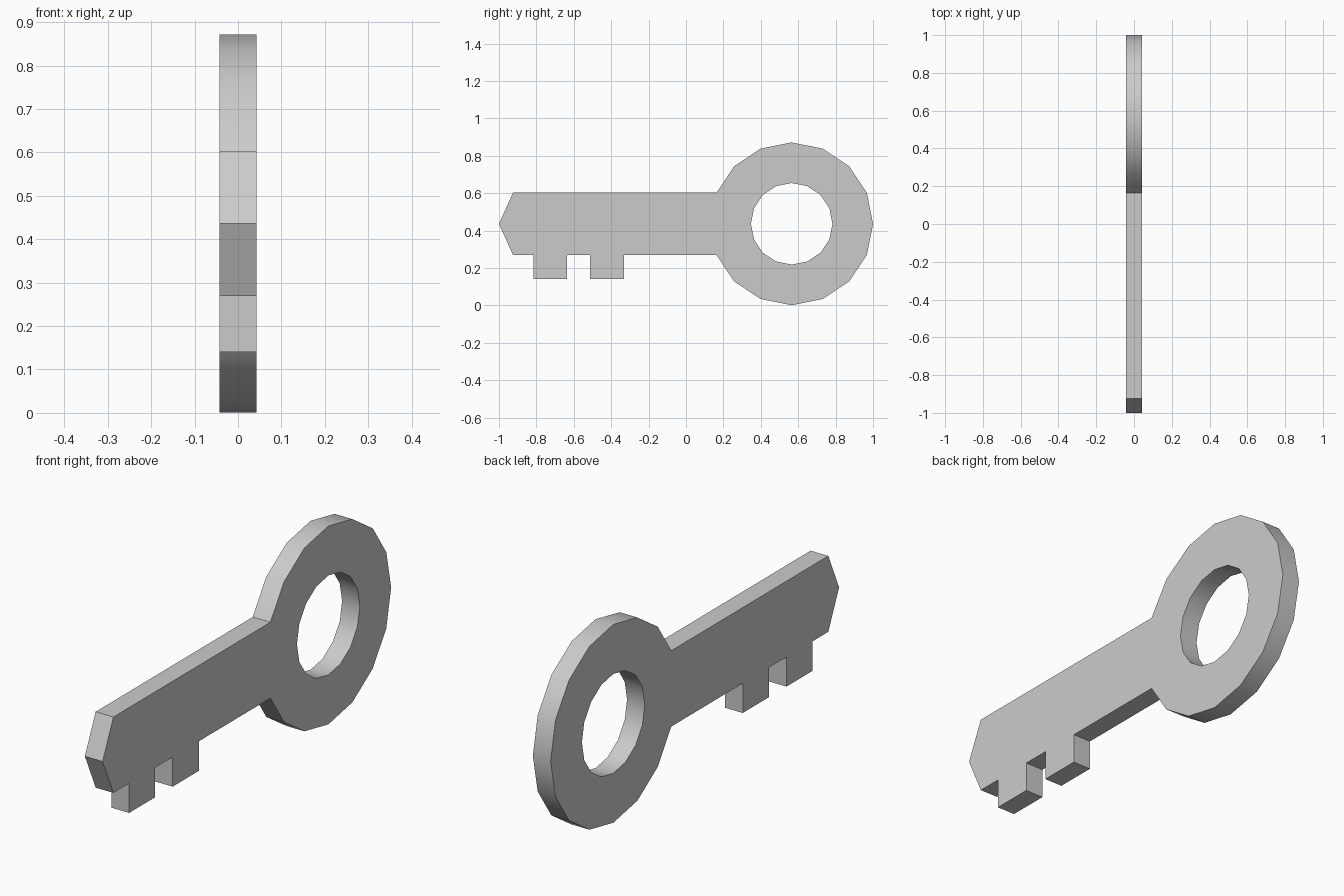
import bpy, bmesh
from math import cos, sin, pi, radians

if "Cube" in bpy.data.objects:
    bpy.data.objects.remove(bpy.data.objects["Cube"])

CY, CZ = 0.565, 0.436      # ring centre
R_OUT, R_IN = 0.435, 0.218
HALF = 0.043               # half thickness
STEP = pi / 8              # 16-sided ring


def arc(radius, first, last):
    return [(CY + radius * cos(i * STEP), CZ + radius * sin(i * STEP))
            for i in range(first, last + 1)]


# Outline: bow arc, then shank, pointed tip and teeth
outline = arc(R_OUT, -7, 7)
top, bottom = outline[-1][1], outline[0][1]
outline += [(-0.925, top), (-1.0, CZ), (-0.925, bottom)]
for y0, y1 in ((-0.816, -0.635), (-0.514, -0.332)):
    outline += [(y0, bottom), (y0, 0.14), (y1, 0.14), (y1, bottom)]
hole = arc(R_IN, 0, 15)

# Fill the flat profile and extrude it to thickness
bm = bmesh.new()
edges = []
for loop in (outline, hole):
    vs = [bm.verts.new((-HALF, y, z)) for y, z in loop]
    edges += [bm.edges.new((a, b)) for a, b in zip(vs, vs[1:] + vs[:1])]
bmesh.ops.triangle_fill(bm, edges=edges, use_beauty=True, normal=(1, 0, 0))
ext = bmesh.ops.extrude_face_region(bm, geom=bm.faces[:], use_keep_orig=True)
bmesh.ops.translate(bm, vec=(2 * HALF, 0, 0),
                    verts=[g for g in ext["geom"] if isinstance(g, bmesh.types.BMVert)])
bmesh.ops.recalc_face_normals(bm, faces=bm.faces[:])

mesh = bpy.data.meshes.new("key")
bm.to_mesh(mesh)
bm.free()
key = bpy.data.objects.new("key", mesh)
bpy.context.collection.objects.link(key)

# Smooth rims, sharp corners
bpy.context.view_layer.objects.active = key
key.select_set(True)
bpy.ops.object.shade_smooth_by_angle(angle=radians(30))
